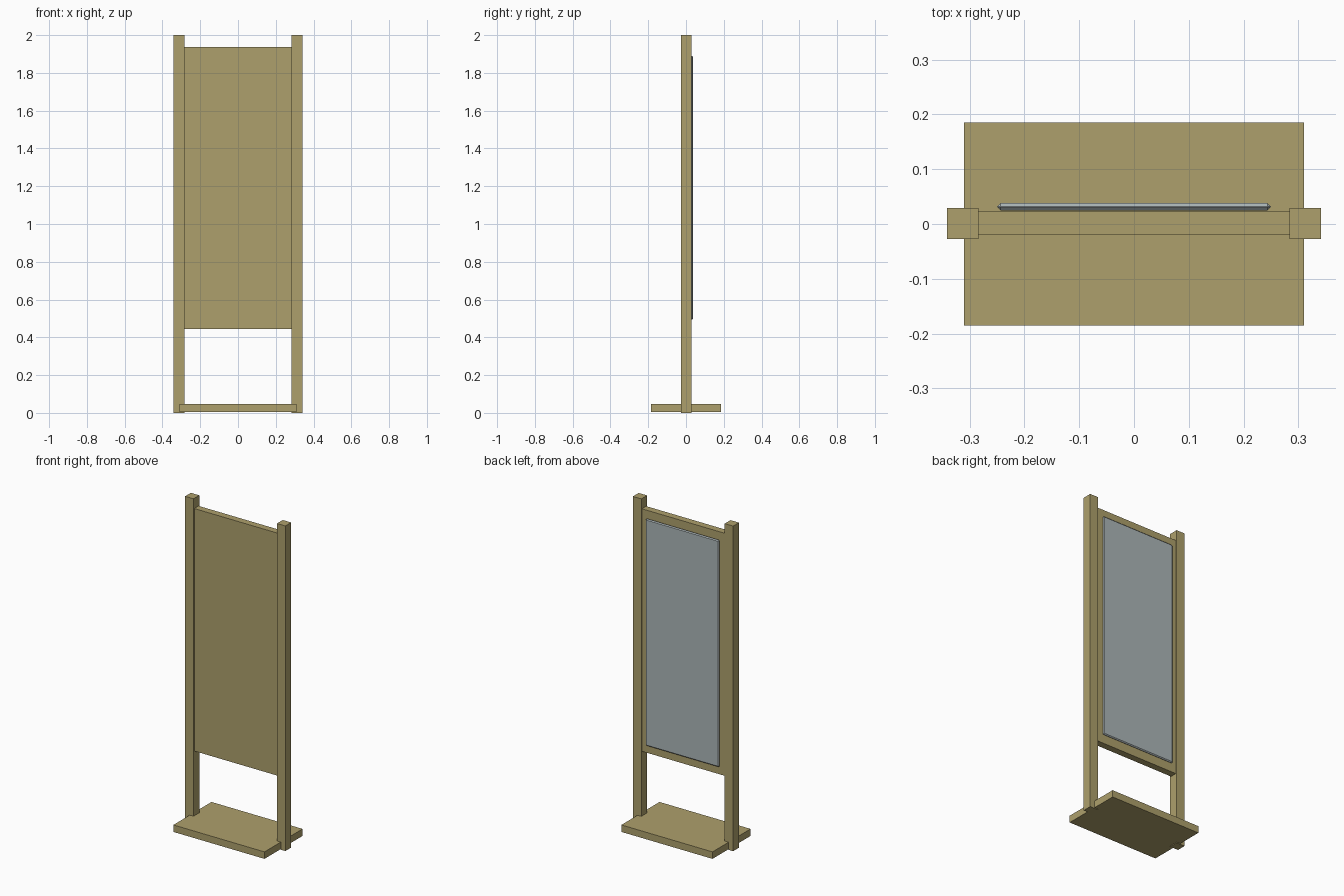
import bpy
import bmesh
from mathutils import Vector

cube = bpy.data.objects.get("Cube")
if cube:
    bpy.data.objects.remove(cube, do_unlink=True)


def material(name, colour):
    mat = bpy.data.materials.new(name)
    mat.use_nodes = True
    mat.diffuse_color = colour
    mat.node_tree.nodes["Principled BSDF"].inputs["Base Color"].default_value = colour
    return mat


def box(name, low, high, mat, bevel=0):
    low, high = Vector(low), Vector(high)
    bm = bmesh.new()
    bmesh.ops.create_cube(bm, size=1)
    bmesh.ops.scale(bm, vec=high - low, verts=bm.verts)
    bmesh.ops.translate(bm, vec=(low + high) / 2, verts=bm.verts)
    if bevel:
        bmesh.ops.bevel(bm, geom=bm.edges[:], offset=bevel, segments=1,
                        affect='EDGES', profile=0.5)
    mesh = bpy.data.meshes.new(name)
    bm.to_mesh(mesh)
    bm.free()
    mesh.materials.append(mat)
    obj = bpy.data.objects.new(name, mesh)
    bpy.context.scene.collection.objects.link(obj)
    return obj


wood = material("tan wood", (0.423, 0.352, 0.150, 1))
glass = material("silver glass", (0.413, 0.468, 0.479, 1))

# Foot board and the two uprights that straddle its ends
box("foot_board", (-0.31, -0.185, 0.004), (0.31, 0.185, 0.047), wood)
for name, side in (("left_post", 1), ("right_post", -1)):
    inner, outer = sorted((side * 0.284, side * 0.341))
    box(name, (inner, -0.027, 0), (outer, 0.029, 2), wood)

# Backing panel between the uprights
box("backing_panel", (-0.285, -0.019, 0.445), (0.285, 0.023, 1.937), wood)

# Thin mirror with a chamfered rim on the rear face
box("mirror_pane", (-0.25, 0.025, 0.494), (0.25, 0.038, 1.89), glass, bevel=0.006)
